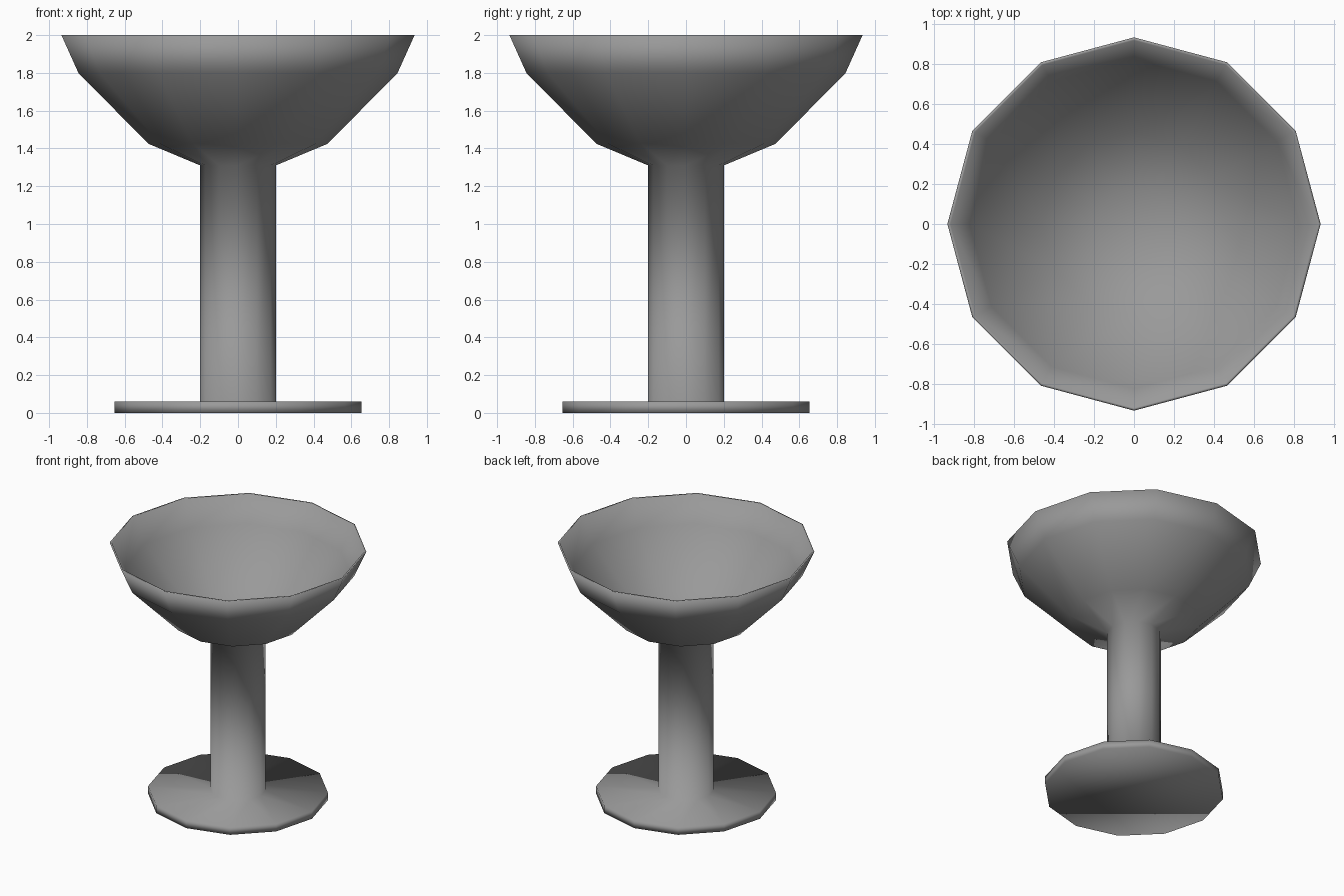
import bpy, bmesh
from math import cos, sin, pi

if "Cube" in bpy.data.objects:
    bpy.data.objects.remove(bpy.data.objects["Cube"])

SIDES = 12

# Goblet profile (radius, height): foot, stem, outer bowl, thin rim, inner bowl
profile = [
    (0.655, 0.0), (0.655, 0.06), (0.2, 0.06),
    (0.2, 1.31), (0.475, 1.425), (0.845, 1.8), (0.935, 2.0),
    (0.92, 2.0), (0.825, 1.805), (0.46, 1.445), (0.18, 1.335),
]

bm = bmesh.new()
rings = [[bm.verts.new((r * cos(2 * pi * i / SIDES), r * sin(2 * pi * i / SIDES), z))
          for i in range(SIDES)] for r, z in profile]

# Walls between neighbouring rings
for low, high in zip(rings, rings[1:]):
    for i in range(SIDES):
        j = (i + 1) % SIDES
        bm.faces.new((low[i], low[j], high[j], high[i]))

# Underside of the foot and floor of the bowl
bm.faces.new(rings[0][::-1])
bm.faces.new(rings[-1])
bmesh.ops.recalc_face_normals(bm, faces=bm.faces)

# Whole cup is softly shaded
for face in bm.faces:
    face.smooth = True

mesh = bpy.data.meshes.new("goblet")
bm.to_mesh(mesh)
bm.free()
goblet = bpy.data.objects.new("goblet", mesh)
bpy.context.collection.objects.link(goblet)

# Dark grey finish
finish = bpy.data.materials.new("dark_grey")
finish.diffuse_color = (0.32, 0.32, 0.32, 1)
finish.use_nodes = True
finish.node_tree.nodes["Principled BSDF"].inputs["Base Color"].default_value = finish.diffuse_color
mesh.materials.append(finish)
